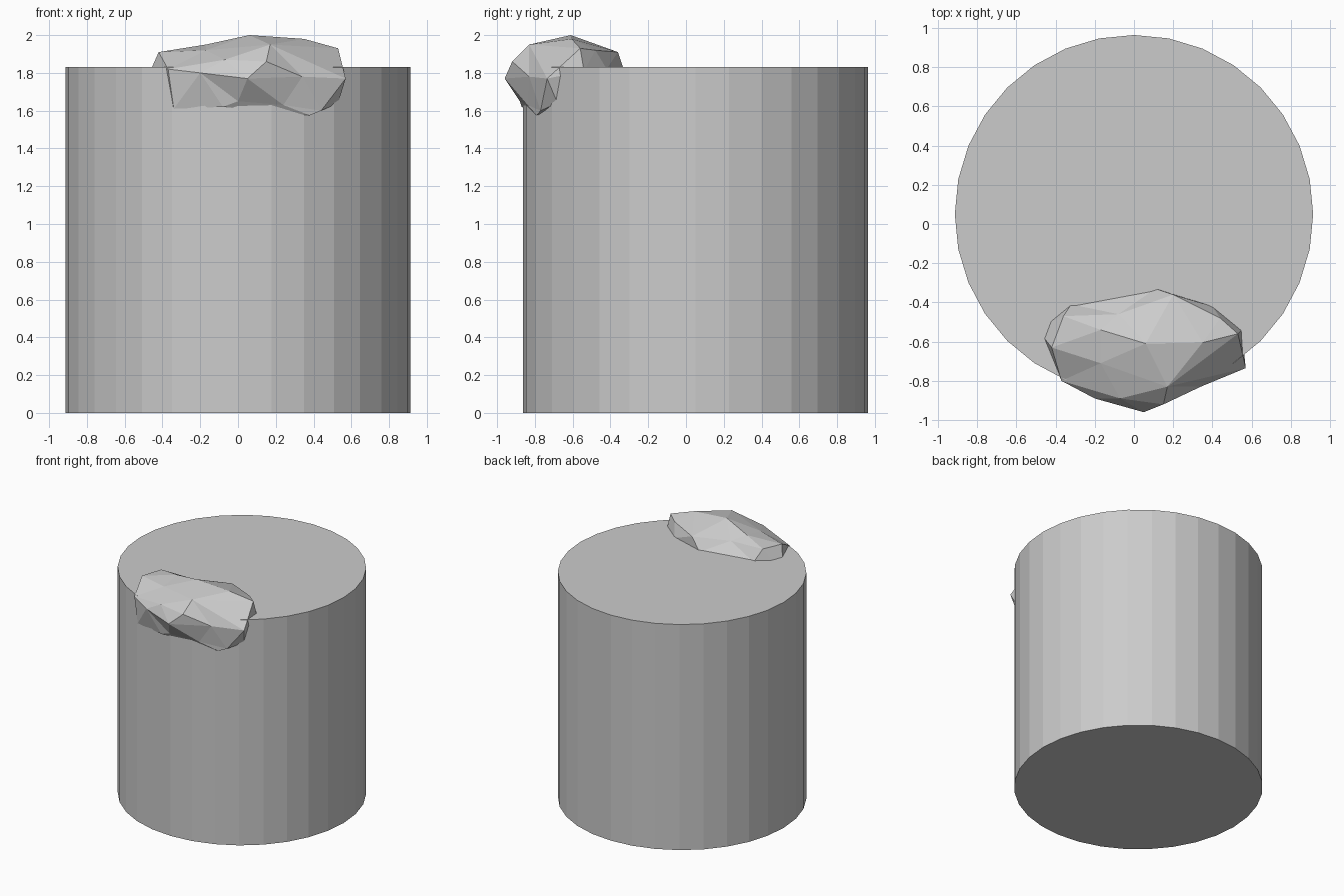
import bpy, bmesh
from mathutils import Vector

# Column: 32-sided flat-shaded drum
bpy.ops.mesh.primitive_cylinder_add(vertices=32, radius=0.914, depth=1.83,
                                    location=(0, 0.05, 0.915))
bpy.context.object.name = "column"

# Rock corners: upper face, front face, back rim, underside
corners = [
    (.06, -.61, 2.0), (-.17, -.54, 1.95), (.35, -.605, 1.98), (.53, -.56, 1.93),
    (.17, -.83, 1.95), (-.17, -.71, 1.92), (-.42, -.63, 1.91), (-.36, -.47, 1.915),
    (-.08, -.46, 1.91), (.2, -.36, 1.91), (.44, -.48, 1.92),
    (-.37, -.80, 1.82), (-.2, -.89, 1.80), (-.07, -.89, 1.87), (.15, -.92, 1.86),
    (.05, -.96, 1.77), (.34, -.83, 1.78), (.57, -.735, 1.77),
    (.55, -.54, 1.81), (.40, -.42, 1.82), (.11, -.33, 1.82), (-.32, -.41, 1.82),
    (-.43, -.50, 1.82), (-.46, -.58, 1.82),
    (-.34, -.80, 1.61), (-.08, -.87, 1.62), (.0, -.88, 1.65), (.24, -.84, 1.63),
    (.38, -.79, 1.575), (.44, -.77, 1.60), (.53, -.68, 1.64),
    (.0, -.6, 1.65), (.3, -.5, 1.67), (-.3, -.55, 1.68),
]
center, size = Vector((.05, -.65, 1.78)), Vector((.51, .31, .21))


def on_sphere(p):
    d = Vector(p) - center
    return Vector([d[i] / size[i] for i in range(3)]).normalized()


# Skin the corners on a sphere, then move them to their real places
bm = bmesh.new()
place = {bm.verts.new(on_sphere(p)): Vector(p) for p in corners}
bmesh.ops.convex_hull(bm, input=list(bm.verts))
for v in bm.verts:
    v.co = place[v]
bmesh.ops.recalc_face_normals(bm, faces=list(bm.faces))
mesh = bpy.data.meshes.new("rock")
bm.to_mesh(mesh)
bm.free()
bpy.context.collection.objects.link(bpy.data.objects.new("rock", mesh))
